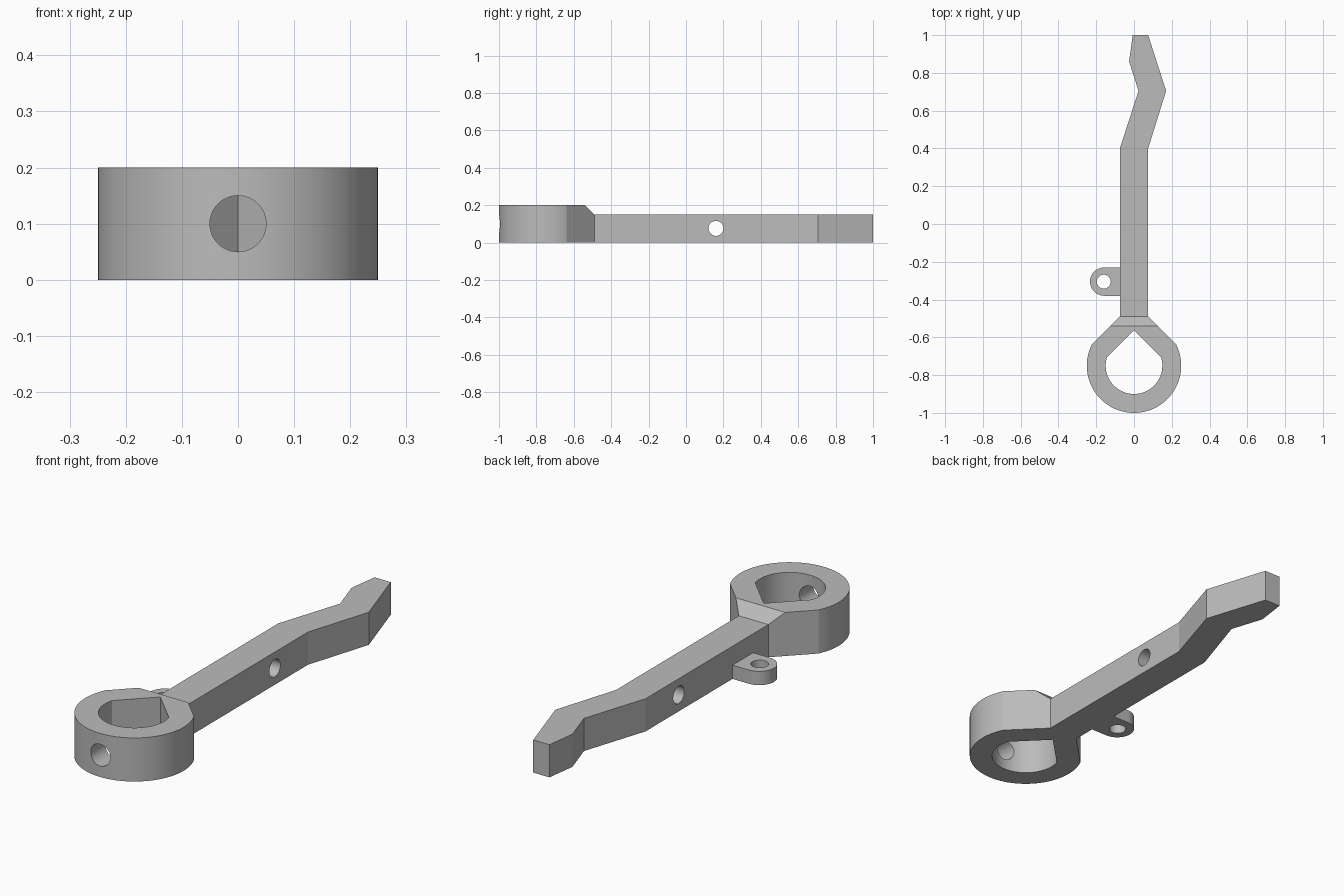
import bpy, bmesh
from math import sin, cos, radians
from mathutils import Matrix, Vector

cube = bpy.data.objects.get("Cube")
if cube:
    bpy.data.objects.remove(cube, do_unlink=True)

grey = bpy.data.materials.new("plain grey")
grey.use_nodes = True
COLOUR = (0.5, 0.5, 0.5, 1)
grey.diffuse_color = COLOUR
grey.node_tree.nodes["Principled BSDF"].inputs["Base Color"].default_value = COLOUR


def arc(cx, cy, r, start, end, steps):
    """Points along an arc, angles in degrees."""
    angles = [radians(start + (end - start) * i / steps) for i in range(steps + 1)]
    return [(cx + r * cos(a), cy + r * sin(a)) for a in angles]


def prism(name, outline, low, high, axis="Z"):
    """Extrude an outline along z (x, y points), x (y, z points) or y (x, z points)."""
    place = {"Z": lambda u, v, w: (u, v, w),
             "X": lambda u, v, w: (w, u, v),
             "Y": lambda u, v, w: (u, w, v)}[axis]
    bm = bmesh.new()
    face = bm.faces.new([bm.verts.new(place(u, v, low)) for u, v in outline])
    top = bmesh.ops.extrude_face_region(bm, geom=[face])["geom"]
    bmesh.ops.translate(bm, vec=Vector(place(0, 0, high - low)),
                        verts=[g for g in top if isinstance(g, bmesh.types.BMVert)])
    bmesh.ops.recalc_face_normals(bm, faces=bm.faces)
    mesh = bpy.data.meshes.new(name)
    bm.to_mesh(mesh)
    bm.free()
    mesh.materials.append(grey)
    obj = bpy.data.objects.new(name, mesh)
    bpy.context.collection.objects.link(obj)
    return obj


def combine(target, tool, operation):
    """Apply a boolean and remove the helper."""
    bpy.context.view_layer.objects.active = target
    mod = target.modifiers.new(operation, "BOOLEAN")
    mod.object, mod.operation, mod.solver = tool, operation, "EXACT"
    bpy.ops.object.modifier_apply(modifier=mod.name)
    bpy.data.objects.remove(tool, do_unlink=True)


def circle(cx, cy, r):
    return arc(cx, cy, r, 0, 360, 48)[:-1]


RING_Y = -0.75
HALF = 0.075

# Whole lever outline: bent arm flowing into the ring head
arm = [(HALF, -0.49), (HALF, 0.4), (0.17, 0.705), (HALF, 1), (-0.007, 1),
       (-0.026, 0.86), (0.024, 0.705), (-HALF, 0.4), (-HALF, -0.49)]
head = arc(0, RING_Y, 0.25, 153.65, 386.35, 56)
lever = prism("lever", arm + head, 0, 0.2)

# Lower arm top with a sloped shoulder at the head
shoulder = [(-0.587, 0.25), (-0.49, 0.15), (1.1, 0.15), (1.1, 0.25)]
shoulder[0] = (-0.59, 0.25)
combine(lever, prism("arm_top_cutter", shoulder, -0.5, 0.5, "X"), "DIFFERENCE")

# Side tab with rounded end
tab = [(0, -0.38), (0, -0.23)] + arc(-0.158, -0.305, HALF, 90, 270, 24)
combine(lever, prism("side_tab", tab, 0, 0.063), "UNION")

# Teardrop opening in the head
opening = [(0, -0.563)] + arc(0, RING_Y, 0.15, 163.2, 376.8, 48)
combine(lever, prism("opening_cutter", opening, -0.1, 0.3), "DIFFERENCE")

# Round holes: tab, arm and front wall of the ring
combine(lever, prism("tab_hole", circle(-0.16, -0.305, 0.037), -0.1, 0.1), "DIFFERENCE")
combine(lever, prism("arm_hole", circle(0.16, 0.076, 0.04), -0.3, 0.3, "X"), "DIFFERENCE")
combine(lever, prism("ring_hole", circle(0, 0.1, 0.05), -1.1, RING_Y, "Y"), "DIFFERENCE")

bpy.ops.object.select_all(action="DESELECT")
lever.select_set(True)
bpy.context.view_layer.objects.active = lever
bpy.ops.object.shade_smooth_by_angle(angle=radians(15))
